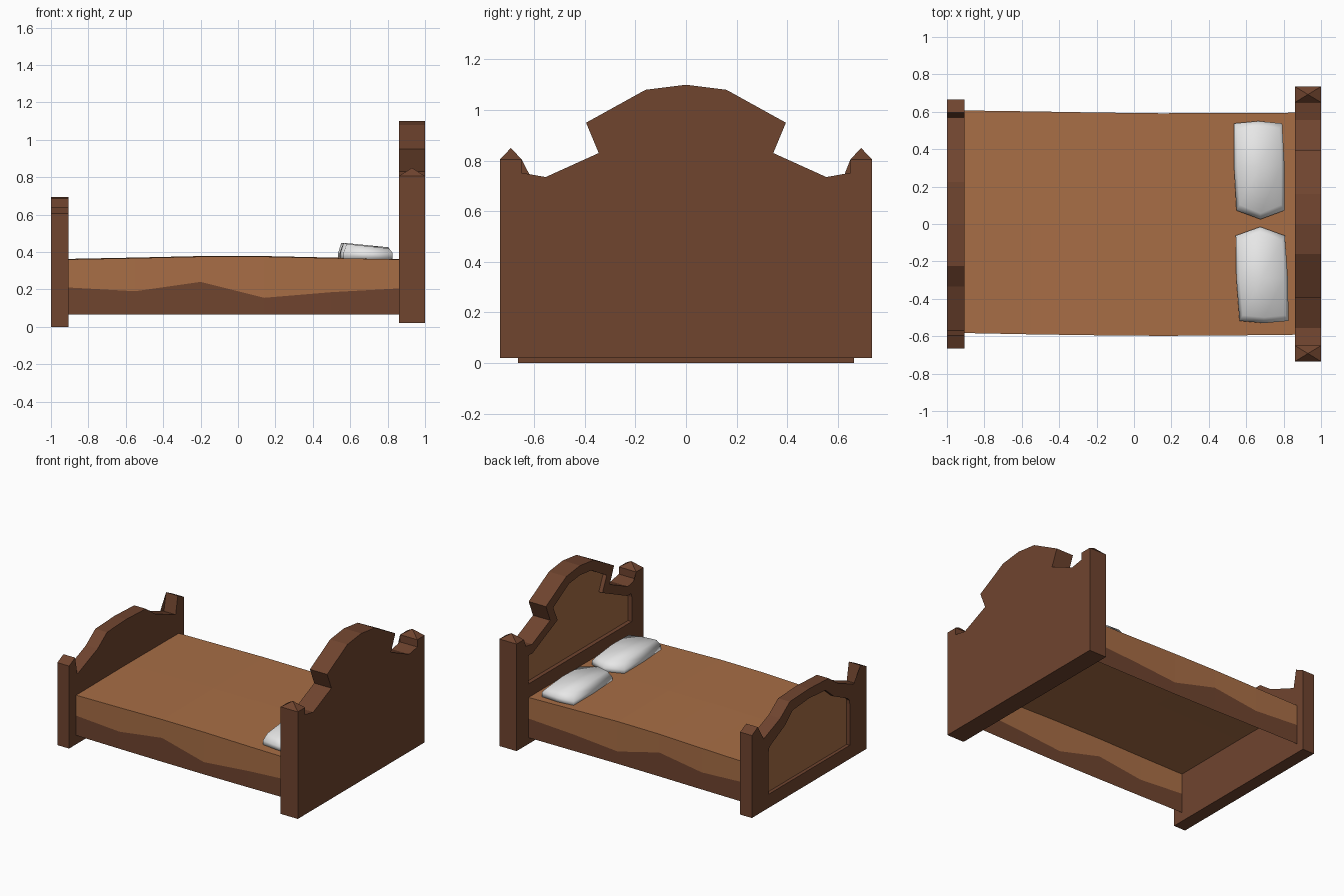
import bpy, bmesh
from mathutils import Vector

cube = bpy.data.objects.get("Cube")
if cube:
    bpy.data.objects.remove(cube)


def material(name, rgb):
    m = bpy.data.materials.new(name)
    m.use_nodes = True
    col = (*rgb, 1)
    m.diffuse_color = col
    m.node_tree.nodes["Principled BSDF"].inputs["Base Color"].default_value = col
    return m


WOOD = material("dark wood", (0.16, 0.058, 0.028))
TAN = material("tan brown", (0.39, 0.155, 0.06))
WHITE = material("pillow white", (0.8, 0.8, 0.8))


def finish(bm, name, mats):
    mesh = bpy.data.meshes.new(name)
    bm.to_mesh(mesh)
    bm.free()
    for m in mats:
        mesh.materials.append(m)
    ob = bpy.data.objects.new(name, mesh)
    bpy.context.collection.objects.link(ob)
    return ob


def mirror(half):
    """Half outline from bottom to top centre -> full closed outline."""
    return half + [(-y, z) for y, z in reversed(half) if y > 0]


def board(name, x0, x1, outer, inner, depth, caps=None):
    """Carved board with a framed recess on its -x face."""
    bm = bmesh.new()

    def ring(x, half):
        return [bm.verts.new((x, y, z)) for y, z in mirror(half)]

    back, front = ring(x1, outer), ring(x0, outer)
    lip, floor = ring(x0, inner), ring(x0 + depth, inner)
    n = len(back)
    for a, b in ((back, front), (front, lip), (lip, floor)):
        for i in range(n):
            j = (i + 1) % n
            bm.faces.new((a[i], a[j], b[j], b[i]))
    bm.faces.new(back)
    panel = bm.faces.new(floor)
    panel.material_index = 1
    # pointed caps on the posts
    if caps:
        ya, yb, z, top = caps
        for s in (-1, 1):
            base = [bm.verts.new((x, s * y, z)) for x, y in
                    ((x0, ya), (x1, ya), (x1, yb), (x0, yb))]
            tip = bm.verts.new(((x0 + x1) / 2, s * (ya + yb) / 2, top))
            for i in range(4):
                bm.faces.new((base[i], base[(i + 1) % 4], tip))
    bmesh.ops.recalc_face_normals(bm, faces=bm.faces)
    return finish(bm, name, (WOOD, TAN))


# Headboard
board("headboard", 0.86, 1.0,
      [(0.735, 0.02), (0.735, 0.805), (0.65, 0.805), (0.65, 0.752), (0.555, 0.735),
       (0.345, 0.83), (0.395, 0.95), (0.16, 1.08), (0, 1.10)],
      [(0.6, 0.46), (0.6, 0.64), (0.595, 0.665), (0.58, 0.67), (0.555, 0.665),
       (0.26, 0.80), (0.31, 0.91), (0.13, 1.015), (0, 1.03)],
      0.03, (0.65, 0.735, 0.805, 0.85))

# Footboard
board("footboard", -1.0, -0.905,
      [(0.665, 0), (0.665, 0.605), (0.595, 0.64), (0.57, 0.51),
       (0.335, 0.605), (0.225, 0.685), (0, 0.695)],
      [(0.47, 0.10), (0.47, 0.40), (0.468, 0.43), (0.45, 0.45),
       (0.285, 0.53), (0.19, 0.61), (0, 0.625)],
      0.025)

# Blanket and side rails: one open-bottomed sheet, wood below the wavy hem
bm = bmesh.new()
rows = []
for x, hem, top, left, right in ((-0.905, 0.21, 0.36, 0.607, -0.583),
                                 (-0.55, 0.19, 0.367, 0.602, -0.59),
                                 (-0.2, 0.24, 0.375, 0.596, -0.595),
                                 (0.14, 0.155, 0.375, 0.592, -0.598),
                                 (0.5, 0.185, 0.367, 0.593, -0.596),
                                 (0.86, 0.205, 0.36, 0.595, -0.592)):
    section = ((right, 0.065), (right, hem), (right, top), (0, top + 0.003),
               (left, top), (left, hem), (left, 0.065))
    rows.append([bm.verts.new((x, y, z)) for y, z in section])
for a, b in zip(rows, rows[1:]):
    for i in range(6):
        f = bm.faces.new((a[i], b[i], b[i + 1], a[i + 1]))
        f.material_index = 1 if i in (0, 5) else 0
finish(bm, "blanket_and_rails", (TAN, WOOD))


# Pillows: soft boxes with tapered rims and one pointed short side
def pillow(name, centre, half, tip, tilt):
    bm = bmesh.new()
    bmesh.ops.create_cube(bm, size=2)
    bmesh.ops.subdivide_edges(bm, edges=bm.edges[:], cuts=1, use_grid_fill=True)
    for v in bm.verts:
        x, y, z = v.co
        pinch = 0.87 if z > 0.5 else 1.0
        rim = 1 if abs(y) < 0.5 or abs(x) < 0.5 else 0.95
        v.co = Vector((x * half.x * pinch * rim + tilt * y,
                       y * half.y * pinch * rim,
                       z * half.z * (1 if abs(y) < 0.5 else 0.85) - 0.012 * x * (z > 0)))
        if y * tip > 0.5 and abs(x) < 0.5:
            v.co.y += 0.035 * tip
        v.co += centre
    ob = finish(bm, name, (WHITE,))
    for p in ob.data.polygons:
        p.use_smooth = True


pillow("left_pillow", Vector((0.67, 0.305, 0.395)), Vector((0.135, 0.245, 0.042)), -1, -0.006)
pillow("right_pillow", Vector((0.685, -0.29, 0.395)), Vector((0.138, 0.24, 0.042)), 1, -0.01)
